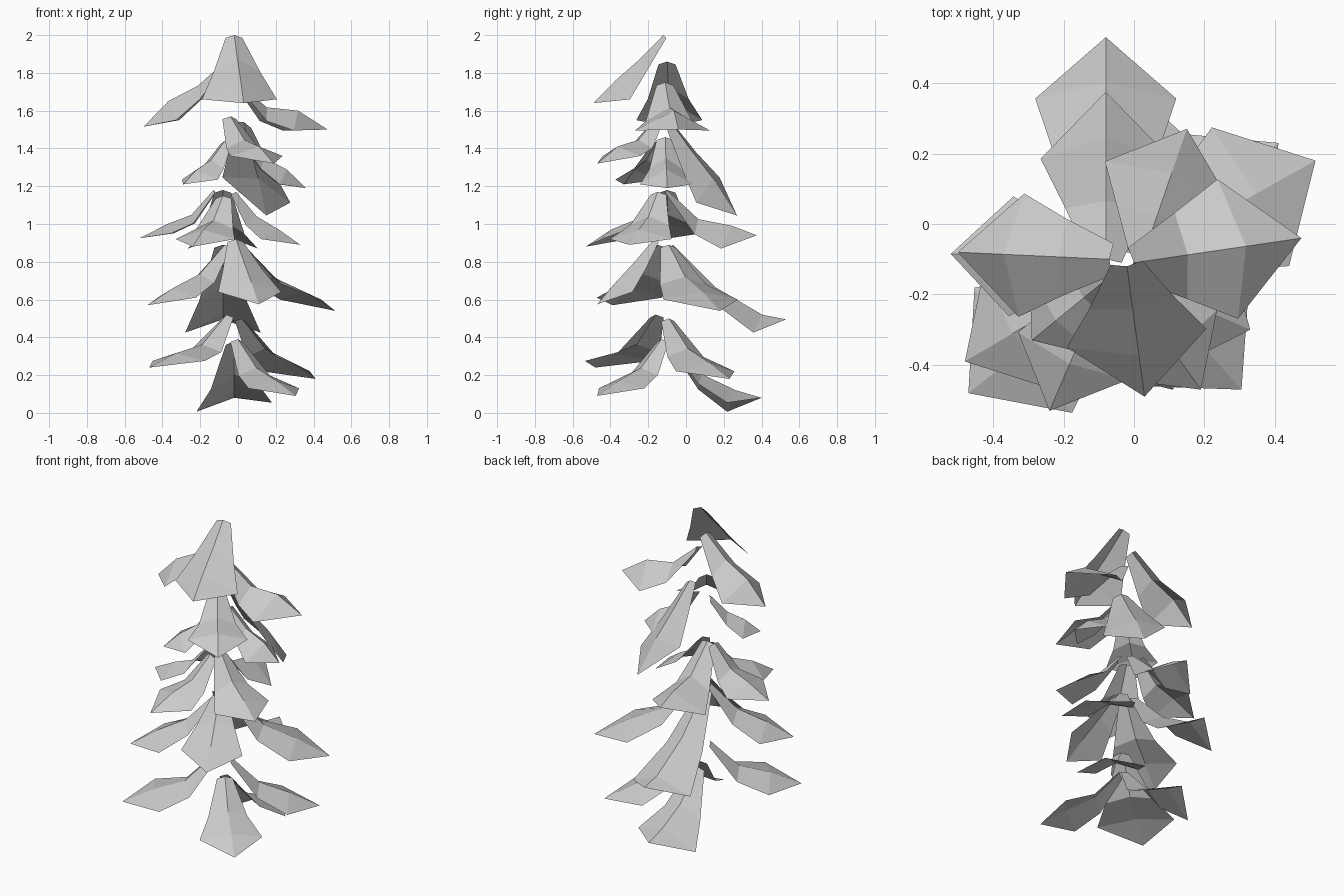
import bpy, bmesh
from mathutils import Vector

if "Cube" in bpy.data.objects:
    bpy.data.objects.remove(bpy.data.objects["Cube"])

UP = Vector((0, 0, 1))


def branch(name, root, tip, corner_z, reach=0.6, half=0.19, peak=0.05, roll=0.0):
    """Ridged, drooping low-poly frond: narrow root, two wide corners, pointed tip.
    reach = how far out the corners sit, peak = ridge height above the corners."""
    root, tip = Vector(root), Vector(tip)
    out = Vector((tip.x - root.x, tip.y - root.y, 0))
    length = out.length
    out.normalize()
    side = UP.cross(out) + UP * roll
    slope = (root.z - tip.z) / length
    sag = max(0, 0.12 * (1 - slope))

    def row(ridge_d, ridge_z, edge_d, edge_z, w):
        base = Vector((root.x, root.y, 0))
        edge = base + out * edge_d + UP * edge_z
        return [bm.verts.new(edge + side * w),
                bm.verts.new(base + out * ridge_d + UP * ridge_z),
                bm.verts.new(edge - side * w)]

    bm = bmesh.new()
    wide_d = reach * length
    ridge_d, ridge_z = wide_d + 0.5 * peak, corner_z + peak
    mid_z = 0.5 * (root.z + ridge_z) - sag
    grid = [row(0, root.z, -0.01, root.z - 0.015, 0.045),
            row(0.48 * ridge_d, mid_z, 0.42 * ridge_d, mid_z - 0.02 - 0.5 * peak, 0.62 * half),
            row(ridge_d, ridge_z, wide_d, corner_z, half)]
    for a, b in zip(grid, grid[1:]):
        for i in range(2):
            bm.faces.new((a[i], a[i + 1], b[i + 1], b[i]))
    end = bm.verts.new(tip)
    for i in range(2):
        bm.faces.new((grid[-1][i], grid[-1][i + 1], end))
    bmesh.ops.recalc_face_normals(bm, faces=bm.faces)
    if sum(f.normal.z for f in bm.faces) < 0:
        bmesh.ops.reverse_faces(bm, faces=bm.faces)
    me = bpy.data.meshes.new(name)
    bm.to_mesh(me)
    bm.free()
    bpy.context.collection.objects.link(bpy.data.objects.new(name, me))


# Crown
branch("crown_front", (-0.02, -0.12, 2.0), (0.03, -0.49, 1.64), 1.66, 0.55, 0.2, 0.10)
branch("crown_left", (-0.07, -0.10, 1.86), (-0.50, -0.08, 1.515), 1.55, 0.58, 0.175, 0.10)
branch("crown_right", (0.0, -0.11, 1.75), (0.475, -0.04, 1.5), 1.495, 0.56, 0.2, 0.105)
# Upper tier
branch("upper_back", (0.03, -0.08, 1.54), (0.15, 0.27, 1.045), 1.18, 0.56, 0.19, 0.06, 0.35)
branch("upper_front", (-0.04, -0.15, 1.57), (0.19, -0.47, 1.32), 1.36, 0.6, 0.17)
branch("upper_right", (0.02, -0.11, 1.46), (0.36, -0.10, 1.19), 1.21, 0.58, 0.14, 0.08)
branch("upper_left", (-0.07, -0.15, 1.44), (-0.29, -0.33, 1.21), 1.235, 0.6, 0.15)
# Middle tier
branch("middle_back", (-0.08, -0.10, 1.18), (-0.08, 0.375, 0.94), 0.87, 0.6, 0.185, 0.12)
branch("middle_left", (-0.13, -0.10, 1.18), (-0.52, -0.085, 0.925), 0.95, 0.56, 0.17)
branch("middle_front_left", (-0.08, -0.16, 1.15), (-0.24, -0.53, 0.88), 0.92, 0.58, 0.17)
branch("middle_front_right", (-0.01, -0.15, 1.17), (0.33, -0.30, 0.89), 0.92, 0.6, 0.18)
# Lower tier
branch("lower_right", (0.03, -0.09, 0.89), (0.515, 0.18, 0.54), 0.60, 0.62, 0.225, 0.04)
branch("lower_back", (-0.08, -0.07, 0.89), (-0.08, 0.53, 0.495), 0.425, 0.71, 0.2, 0.095)
branch("lower_left", (-0.07, -0.15, 0.89), (-0.48, -0.39, 0.57), 0.61, 0.62, 0.2)
branch("lower_front", (-0.01, -0.17, 0.92), (0.11, -0.47, 0.575), 0.64, 0.6, 0.18)
# Bottom tier
branch("bottom_left", (-0.06, -0.16, 0.52), (-0.47, -0.48, 0.24), 0.275, 0.62, 0.225, 0.04)
branch("bottom_right", (0.02, -0.09, 0.50), (0.41, 0.23, 0.18), 0.22, 0.6, 0.2)
branch("bottom_front", (0.0, -0.13, 0.39), (0.305, -0.47, 0.09), 0.13, 0.62, 0.18, 0.04)
branch("bottom_back", (-0.02, -0.08, 0.38), (-0.02, 0.40, 0.08), 0.03, 0.62, 0.2, 0.09, -0.12)
